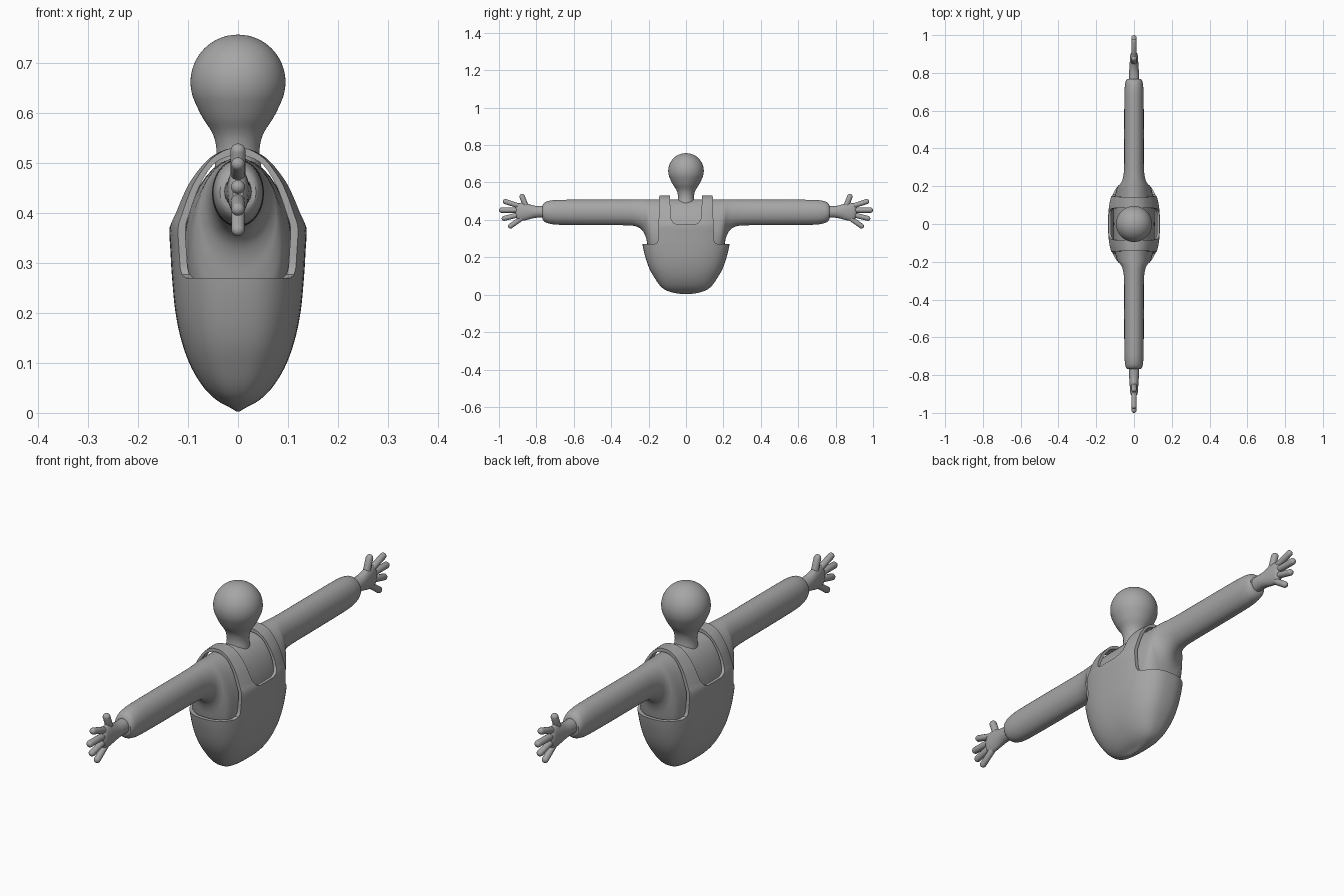
import bpy, bmesh, math
from mathutils import Vector

if "Cube" in bpy.data.objects:
    bpy.data.objects.remove(bpy.data.objects["Cube"])

grey = bpy.data.materials.new("plain grey")
grey.diffuse_color = (0.38, 0.38, 0.38, 1)
grey.use_nodes = True
grey.node_tree.nodes["Principled BSDF"].inputs["Base Color"].default_value = grey.diffuse_color


def finish(bm, name, angle=40):
    bmesh.ops.recalc_face_normals(bm, faces=bm.faces)
    me = bpy.data.meshes.new(name)
    bm.to_mesh(me)
    bm.free()
    ob = bpy.data.objects.new(name, me)
    bpy.context.collection.objects.link(ob)
    me.materials.append(grey)
    smooth(ob, angle)
    return ob


def smooth(ob, angle=40):
    bpy.ops.object.select_all(action='DESELECT')
    ob.select_set(True)
    bpy.context.view_layer.objects.active = ob
    bpy.ops.object.shade_smooth_by_angle(angle=math.radians(angle))


def spline(pts, steps=4):
    """Smooth a list of stations with a Catmull-Rom curve."""
    out = []
    for i in range(len(pts) - 1):
        p0, p1 = Vector(pts[max(i - 1, 0)]), Vector(pts[i])
        p2, p3 = Vector(pts[i + 1]), Vector(pts[min(i + 2, len(pts) - 1)])
        for k in range(steps):
            t = k / steps
            out.append(0.5 * (2 * p1 + (p2 - p0) * t + (2 * p0 - 5 * p1 + 4 * p2 - p3) * t * t
                              + (3 * p1 - p0 - 3 * p2 + p3) * t ** 3))
    out.append(Vector(pts[-1]))
    return out


def loft(name, rings, angle=40):
    bm = bmesh.new()
    rows = [[bm.verts.new(p) for p in ring] for ring in rings]
    n = len(rows[0])
    for a, b in zip(rows, rows[1:]):
        for i in range(n):
            bm.faces.new((a[i], a[(i + 1) % n], b[(i + 1) % n], b[i]))
    bm.faces.new(rows[0])
    bm.faces.new(rows[-1])
    return finish(bm, name, angle)


def oval(rx, ry, power=2.0, n=64):
    """Superellipse outline."""
    pts = []
    for i in range(n):
        c, s = math.cos(2 * math.pi * i / n), math.sin(2 * math.pi * i / n)
        pts.append((math.copysign(abs(c) ** (2 / power), c) * rx,
                    math.copysign(abs(s) ** (2 / power), s) * ry))
    return pts


def upright(name, stations, power=2.0):
    """Stations are (z, half width x, half width y)."""
    return loft(name, [[(x, y, z) for x, y in oval(max(a, .002), max(b, .002), power)]
                       for z, a, b in spline(stations)])


def sideways(name, stations, sign):
    """Stations are (y, half width x, bottom z, top z)."""
    return loft(name, [[(x, sign * y, (lo + hi) / 2 + z) for x, z in oval(rx, (hi - lo) / 2, n=40)]
                       for y, rx, lo, hi in spline([Vector(s) for s in stations])])


def prism(name, outline):
    """Cutter running along x, outline in y and z."""
    ob = loft(name, [[(x, y, z) for y, z in outline] for x in (-.3, .3)])
    ob.hide_render = True
    return ob


def cut(ob, cutter):
    mod = ob.modifiers.new("cut", 'BOOLEAN')
    mod.operation, mod.object, mod.solver = 'DIFFERENCE', cutter, 'EXACT'
    bpy.context.view_layer.objects.active = ob
    bpy.ops.object.modifier_apply(modifier=mod.name)
    bpy.data.objects.remove(cutter)


def capsule(name, start, end, r):
    start, end = Vector(start), Vector(end)
    d = end - start
    bm = bmesh.new()
    bmesh.ops.create_uvsphere(bm, u_segments=16, v_segments=11, radius=r)
    q = d.to_track_quat('Z', 'Y')
    for v in bm.verts:
        top = v.co.z > 0
        v.co = q @ v.co + (end if top else start)
    return finish(bm, name, 60)


# Head and neck in one smooth turned shape
neck = [(.46, .052), (.49, .047), (.52, .043), (.545, .046), (.565, .054), (.59, .0705)]
ball = [(.662 - .095 * math.cos(t), .095 * math.sin(t))
        for t in [math.radians(65 + 115 * i / 9) for i in range(10)]]
upright("head_and_neck", [(z, r, r) for z, r in neck + ball])

# Overalls: hollow bowl with bib and shoulder straps
shell = [(.003, .004, .02), (.01, .015, .065), (.025, .042, .11), (.05, .068, .14),
         (.09, .093, .168), (.14, .112, .196), (.2, .125, .217), (.27, .132, .233),
         (.32, .135, .235), (.37, .137, .235), (.4, .127, .235), (.43, .115, .235),
         (.46, .1, .235), (.49, .078, .235), (.51, .058, .235), (.522, .038, .235),
         (.528, .022, .235), (.53, .006, .235)]
overalls = upright("overalls", shell, 2.6)
lining = [(z, a - .013, b - .015) for z, a, b in shell if .08 < z < .495]
lining += [(.505, .045, .22), (.514, .02, .22), (.516, .005, .22)]
cut(overalls, upright("lining_cutter", lining, 2.6))
arm_hole = [(.14, .65), (.148, .31), (.15, .29), (.156, .277), (.172, .27), (.4, .27), (.4, .65)]
for s in (-1, 1):
    cut(overalls, prism("arm_hole_cutter", [(s * y, z) for y, z in arm_hole]))
half = [(.088, .65), (.083, .425), (.078, .4), (.066, .383), (.045, .375)]
cut(overalls, prism("neckline_cutter", half + [(-y, z) for y, z in reversed(half)]))
smooth(overalls, 40)

# Shirt halves with sleeves, hands and fingers, mirrored left and right
sleeve = [(0, .11, .12, .51), (.08, .108, .12, .51), (.15, .1, .13, .51), (.185, .092, .18, .51),
          (.203, .082, .25, .51), (.214, .072, .305, .51), (.232, .062, .342, .51),
          (.265, .055, .364, .509), (.32, .052, .371, .508), (.5, .052, .372, .508),
          (.68, .051, .374, .507), (.735, .048, .381, .501), (.758, .043, .392, .491),
          (.767, .036, .405, .478)]
hand = [(.74, .028, .41, .475), (.79, .027, .412, .474), (.82, .025, .408, .478),
        (.85, .023, .4, .488), (.88, .021, .395, .492), (.9, .018, .4, .485), (.912, .01, .42, .465)]
fingers = {
    "thumb": ((.855, .47), (.876, .524), .015),
    "first_finger": ((.885, .472), (.966, .498), .0135),
    "middle_finger": ((.89, .452), (.986, .452), .014),
    "ring_finger": ((.885, .43), (.972, .408), .0135),
    "little_finger": ((.87, .415), (.938, .367), .0135),
}
for s, side in ((-1, "right"), (1, "left")):
    sideways(side + "_shirt_and_sleeve", sleeve, s)
    sideways(side + "_hand", hand, s)
    for part, (a, b, r) in fingers.items():
        capsule(side + "_" + part, (0, s * a[0], a[1]), (0, s * b[0], b[1]), r)
